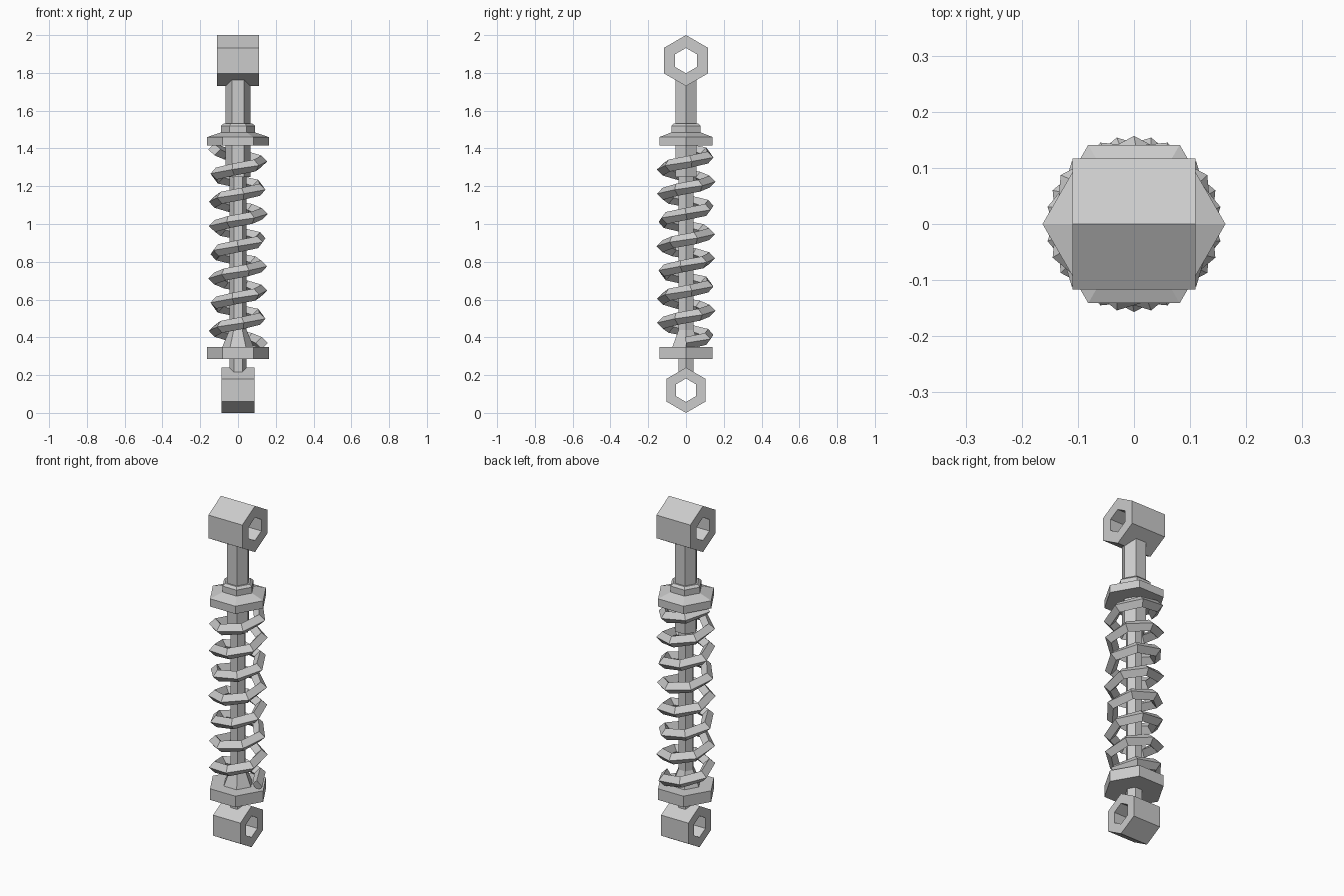
import bpy, bmesh
from math import sin, cos, pi, tau
from mathutils import Vector

cube = bpy.data.objects.get("Cube")
if cube:
    bpy.data.objects.remove(cube, do_unlink=True)

grey = bpy.data.materials.new("light_grey_metal")
grey.use_nodes = True
colour = (0.6, 0.6, 0.6, 1)
grey.diffuse_color = colour
grey.node_tree.nodes["Principled BSDF"].inputs["Base Color"].default_value = colour


def skin(name, rings, loop=False):
    """Bridge equal rings of points; cap the ends unless the rings form a loop."""
    bm = bmesh.new()
    rows = [[bm.verts.new(p) for p in ring] for ring in rings]
    n = len(rows[0])
    pairs = list(zip(rows, rows[1:]))
    if loop:
        pairs.append((rows[-1], rows[0]))
    else:
        bm.faces.new(rows[0])
        bm.faces.new(rows[-1])
    for a, b in pairs:
        for i in range(n):
            j = (i + 1) % n
            bm.faces.new((a[i], a[j], b[j], b[i]))
    bmesh.ops.recalc_face_normals(bm, faces=bm.faces)
    mesh = bpy.data.meshes.new(name)
    bm.to_mesh(mesh)
    bm.free()
    mesh.materials.append(grey)
    obj = bpy.data.objects.new(name, mesh)
    bpy.context.collection.objects.link(obj)
    return obj


def hex_turned(name, profile):
    """Six-sided solid around z from (radius, height) pairs."""
    return skin(name, [[(r * cos(i * tau / 6), r * sin(i * tau / 6), z)
                        for i in range(6)] for r, z in profile])


def hex_eye(name, z, radius, hole, half):
    """Six-sided mounting tube along x with a point at the top."""
    section = [(radius, -half), (radius, half), (hole, half), (hole, -half)]
    return skin(name, [[(x, r * sin(i * tau / 6), z + r * cos(i * tau / 6))
                        for i in range(6)] for r, x in section], loop=True)


def coil(name, radius, wire, z0, z1, turns, steps):
    """Diamond-section spring rising counterclockwise from +x."""
    rings = []
    for s in range(steps + 1):
        t = s / steps
        a = t * turns * tau
        out = Vector((cos(a), sin(a), 0))
        tangent = Vector((-sin(a) * radius, cos(a) * radius,
                          (z1 - z0) / (turns * tau))).normalized()
        up = out.cross(tangent)
        centre = out * radius + Vector((0, 0, z0 + t * (z1 - z0)))
        rings.append([centre + wire * (out * cos(k * pi / 2) + up * sin(k * pi / 2))
                      for k in range(4)])
    return skin(name, rings)


# Mounting eyes
hex_eye("upper_eye", 1.865, 0.135, 0.067, 0.11)
hex_eye("lower_eye", 0.12, 0.12, 0.062, 0.088)

# Damper body and piston rod
hex_turned("upper_shaft", [(0.065, 1.25), (0.065, 1.78)])
hex_turned("piston_rod", [(0.045, 0.2), (0.045, 1.26)])

# Spring seats
hex_turned("upper_spring_seat", [(0.163, 1.415), (0.163, 1.46), (0.09, 1.485),
                                 (0.09, 1.52), (0.075, 1.533)])
hex_turned("lower_spring_seat", [(0.163, 0.285), (0.163, 0.35)])
hex_turned("bump_stop", [(0.085, 0.345), (0.045, 0.44)])

# Coil spring
coil("coil_spring", 0.125, 0.032, 0.37, 1.395, 7.5, 48)
